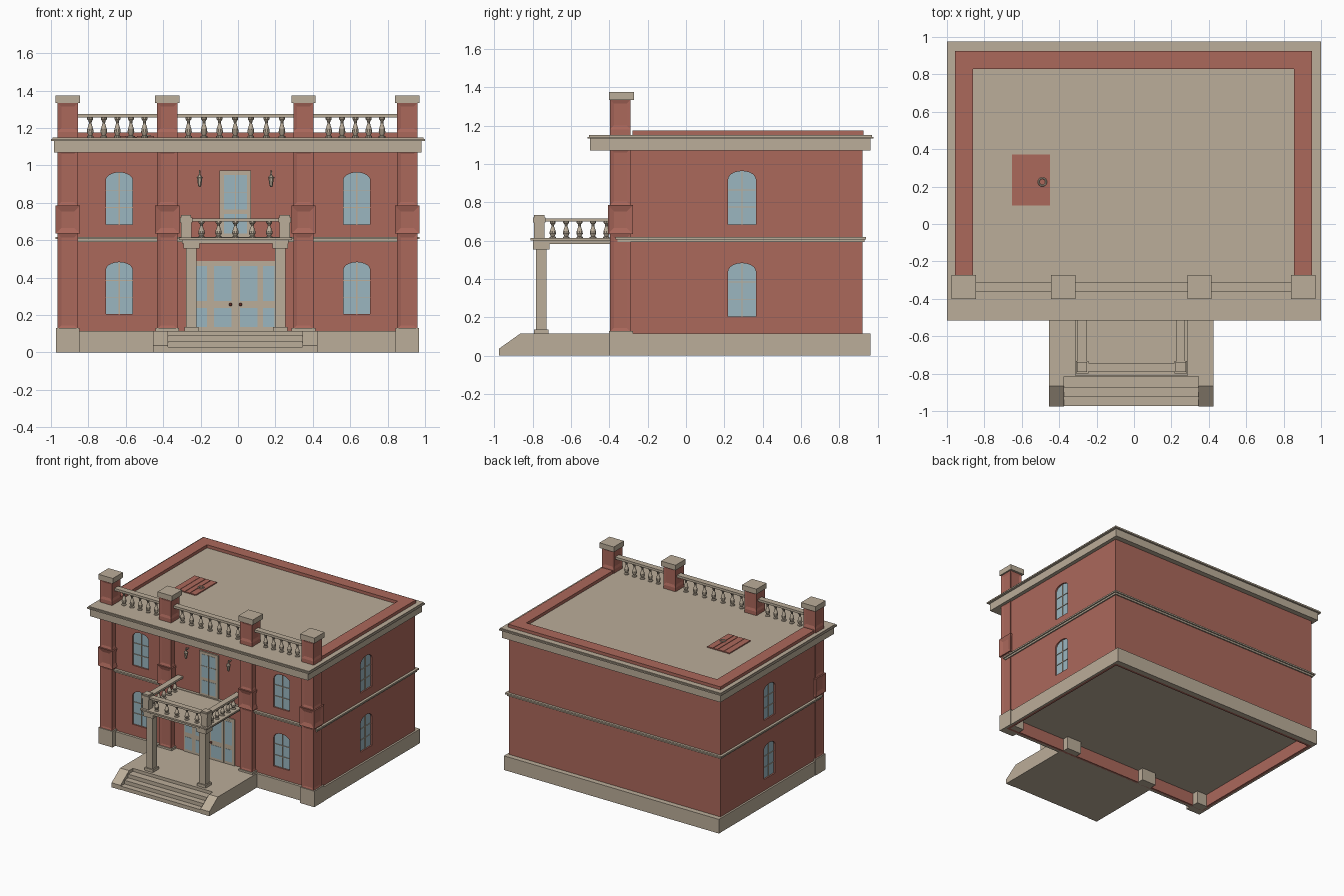
import bpy, bmesh, math
from mathutils import Vector

if "Cube" in bpy.data.objects:
    bpy.data.objects.remove(bpy.data.objects["Cube"])


def material(name, rgb):
    m = bpy.data.materials.new(name)
    m.diffuse_color = (*rgb, 1)
    m.use_nodes = True
    m.node_tree.nodes["Principled BSDF"].inputs["Base Color"].default_value = m.diffuse_color
    return m


STONE = material("tan stone", (0.497, 0.418, 0.319))
BRICK = material("red brick", (0.407, 0.138, 0.105))
GLASS = material("pale blue glass", (0.328, 0.468, 0.527))
KNOB = material("dark red metal", (0.16, 0.04, 0.03))


def finish(name, bm, mat):
    bmesh.ops.recalc_face_normals(bm, faces=bm.faces)
    me = bpy.data.meshes.new(name)
    bm.to_mesh(me)
    bm.free()
    if mat:
        me.materials.append(mat)
    ob = bpy.data.objects.new(name, me)
    bpy.context.collection.objects.link(ob)
    return ob


def add_box(bm, x0, x1, y0, y1, z0, z1):
    vs = bmesh.ops.create_cube(bm, size=1)["verts"]
    for v in vs:
        v.co = Vector((x0 if v.co.x < 0 else x1, y0 if v.co.y < 0 else y1, z0 if v.co.z < 0 else z1))


def box(name, x0, x1, y0, y1, z0, z1, mat, panel=0, depth=0.006):
    bm = bmesh.new()
    add_box(bm, x0, x1, y0, y1, z0, z1)
    if panel:  # recessed panels on the upright faces
        bm.normal_update()
        sides = [f for f in bm.faces if abs(f.normal.z) < 0.5]
        bmesh.ops.inset_individual(bm, faces=sides, thickness=panel, depth=-depth)
    return finish(name, bm, mat)


def post(name, cx, cy, w, z0, z1, mat, **kw):
    return box(name, cx - w / 2, cx + w / 2, cy - w / 2, cy + w / 2, z0, z1, mat, **kw)


def add_prism(bm, pts_a, pts_b):
    a = [bm.verts.new(p) for p in pts_a]
    b = [bm.verts.new(p) for p in pts_b]
    bm.faces.new(a)
    bm.faces.new(b[::-1])
    n = len(a)
    for i in range(n):
        bm.faces.new((a[i], b[i], b[(i + 1) % n], a[(i + 1) % n]))


def lathe(name, cx, cy, z0, height, profile, mat, sides=10):
    bm = bmesh.new()
    rings = [[bm.verts.new((cx + r * math.cos(k * math.tau / sides), cy + r * math.sin(k * math.tau / sides),
                            z0 + t * height)) for k in range(sides)] for r, t in profile]
    for lo, hi in zip(rings, rings[1:]):
        for k in range(sides):
            bm.faces.new((lo[k], lo[(k + 1) % sides], hi[(k + 1) % sides], hi[k]))
    bm.faces.new(rings[0])
    bm.faces.new(rings[-1])
    return finish(name, bm, mat)


BALUSTER = [(.018, 0), (.018, .08), (.010, .12), (.018, .28), (.016, .42),
            (.007, .7), (.009, .82), (.016, .9), (.016, 1)]

# walls: hollow foot and window recesses are cut out
WX0, WX1, WY0, WY1 = -0.955, 0.95, -0.345, 0.92
SIDES = {"front": lambda u, d, z: (u, WY0 + d, z),
         "right": lambda u, d, z: (WX1 - d, u, z),
         "left": lambda u, d, z: (WX0 + d, u, z)}
WINDOWS = [(s, c, z) for s, c in (("front", -0.635), ("front", 0.635), ("right", 0.292), ("left", 0.292))
           for z in (0.205, 0.685)]


def arch(c, z0, grow=0.0):
    pts = [(c - 0.072 - grow, z0), (c + 0.072 + grow, z0)]
    return pts + [(c + (0.072 + grow) * math.cos(a), z0 + 0.235 + 0.043 * math.sin(a))
                  for a in (math.pi * i / 10 for i in range(11))]


walls = box("brick_walls", WX0, WX1, WY0, WY1, 0, 1.08, BRICK)
cut = bmesh.new()
add_box(cut, WX0 + .02, WX1 - .02, WY0 + .02, WY1 - .02, -0.1, 0.11)
for s, c, z0 in WINDOWS:
    f = SIDES[s]
    add_prism(cut, [f(u, -0.05, z) for u, z in arch(c, z0)], [f(u, 0.02, z) for u, z in arch(c, z0)])
cutter = finish("wall_cutter", cut, None)
cutter.hide_render = True
mod = walls.modifiers.new("openings", "BOOLEAN")
mod.operation, mod.solver, mod.object = "DIFFERENCE", "EXACT", cutter
deps = bpy.context.evaluated_depsgraph_get()
cut_mesh = bpy.data.meshes.new_from_object(walls.evaluated_get(deps))
walls.modifiers.clear()
walls.data = cut_mesh
bpy.data.objects.remove(cutter)

# window panes and glazing bars
for s, c, z0 in WINDOWS:
    f = SIDES[s]
    bm = bmesh.new()
    add_prism(bm, [f(u, 0.012, z) for u, z in arch(c, z0)], [f(u, 0.021, z) for u, z in arch(c, z0)])
    finish(s + "_window_glass", bm, GLASS)
    bm = bmesh.new()
    bars = [(c - .003, c + .003, z0, z0 + .275)]
    bars += [(c - .07, c + .07, z0 + h - .002, z0 + h + .002) for h in (.09, .18)]
    for u0, u1, a, b in bars:
        quad = [(u0, a), (u1, a), (u1, b), (u0, b)]
        add_prism(bm, [f(u, .007, z) for u, z in quad], [f(u, .015, z) for u, z in quad])
    finish(s + "_window_bars", bm, STONE)

# plinth ring, ground floor, belt course
box("plinth_front", -0.97, 0.965, -0.365, WY0 + .005, 0, .115, STONE)
box("plinth_back", -0.97, 0.965, WY1 - .005, .962, 0, .115, STONE)
box("plinth_left", -0.97, WX0 + .005, -.36, .96, 0, .115, STONE)
box("plinth_right", WX1 - .005, 0.965, -.36, .96, 0, .115, STONE)
box("ground_floor", WX0 + .02, WX1 - .02, WY0 + .02, WY1 - .02, .1, .112, STONE)
box("belt_lower", WX0 - .01, WX1 + .01, WY0 - .012, WY1 + .01, .592, .606, STONE)
box("belt_upper", WX0 - .02, WX1 + .02, WY0 - .022, WY1 + .02, .606, .618, STONE)

# cornice and roof, with the brick rim on three sides
box("cornice_fascia", -.983, .98, -.5, .962, 1.07, 1.132, STONE)
box("cornice_slab", -1, 1, -.515, .977, 1.132, 1.142, STONE)
box("cornice_top", -.992, .992, -.505, .97, 1.142, 1.15, STONE)
box("roof_rim_left", -.957, -.86, -.28, .925, 1.14, 1.175, BRICK)
box("roof_rim_right", .855, .952, -.28, .925, 1.14, 1.175, BRICK)
box("roof_rim_back", -.957, .952, .83, .925, 1.14, 1.175, BRICK)

# front piers
PY = -0.3425
PIERS = (-0.91, -0.378, 0.35, 0.905)
for x in PIERS:
    post("pier_base", x, -.339, .127, 0, .13, STONE)
    post("pier_lower_shaft", x, PY, .108, .125, .635, BRICK, panel=.028)
    post("pier_middle_block", x, PY, .13, .635, .785, BRICK, panel=.045, depth=.01)
    post("pier_upper_shaft", x, PY, .108, .785, 1.08, BRICK, panel=.028)
    post("pier_roof_foot", x, PY, .108, 1.14, 1.18, BRICK)
    post("pier_roof_shaft", x, PY, .108, 1.18, 1.335, BRICK, panel=.028)
    post("pier_cap", x, -.337, .13, 1.333, 1.375, STONE)

# roof balustrade
for a, b, n, first, last in ((0, 1, 5, -.79, -.5), (1, 2, 7, -.265, .235), (2, 3, 5, .485, .77)):
    box("roof_rail", PIERS[a] + .05, PIERS[b] - .05, -.36, -.312, 1.256, 1.275, STONE)
    for i in range(n):
        lathe("roof_baluster", first + (last - first) * i / (n - 1), -.336, 1.148, .11, BALUSTER, STONE)

# roof hatch with ring handle
for x0, x1 in ((-.65, -.6), (-.597, -.55), (-.54, -.505), (-.5, -.45)):
    box("hatch_board", x0, x1, .1, .37, 1.148, 1.157, BRICK)
box("hatch_frame", -.652, -.448, .098, .372, 1.148, 1.153, BRICK)
bpy.ops.mesh.primitive_torus_add(location=(-.49, .225, 1.158), major_radius=.02, minor_radius=.005,
                                 major_segments=16, minor_segments=6)
bpy.context.object.name = "hatch_ring"
bpy.context.object.data.materials.append(STONE)

# porch floor, steps and sloped cheeks
box("porch_floor", -.455, .425, -.815, -.35, 0, .115, STONE)
for i, y in enumerate((-.972, -.925, -.875)):
    box("porch_step", -.38, .35, y, -.81, 0, .03 * (i + 1), STONE)
side = [(-.975, 0), (-.975, .037), (-.865, .115), (-.81, .115), (-.81, 0)]
for x0, x1 in ((-.455, -.375), (.345, .425)):
    bm = bmesh.new()
    add_prism(bm, [(x0, y, z) for y, z in side], [(x1, y, z) for y, z in side])
    finish("step_cheek", bm, STONE)

# porch columns and balcony
for x in (-.249, .226):
    post("column_base", x, -.755, .076, .114, .137, STONE)
    post("column_shaft", x, -.755, .056, .137, .56, STONE)
    post("column_capital", x, -.755, .085, .555, .59, STONE)
box("balcony_slab", -.3, .27, -.797, -.34, .582, .602, STONE)
box("balcony_edge", -.315, .29, -.81, -.34, .602, .614, STONE)
for x in (-.277, .25):
    post("balcony_post", x, -.765, .055, .61, .7, STONE)
    post("balcony_post_cap", x, -.765, .066, .695, .722, STONE)
    post("balcony_post_top", x, -.765, .054, .722, .734, STONE)
    box("balcony_side_rail", x - .024, x + .024, -.76, -.345, .7, .716, STONE)
    for i in range(5):
        lathe("balcony_side_baluster", x, -.695 + .07 * i, .612, .09, BALUSTER, STONE)
box("balcony_front_rail", -.26, .235, -.788, -.742, .7, .716, STONE)
for i in range(5):
    lathe("balcony_front_baluster", -.195 + .0905 * i, -.765, .612, .09, BALUSTER, STONE)


# doors: a stone leaf with glass plates
def leaf(name, x0, x1, z0, z1, panes, out):
    box(name, x0, x1, WY0 - out, WY0 + .01, z0, z1, STONE)
    for a, b, c, d in panes:
        box(name + "_glass", a, b, WY0 - out - .002, WY0, c, d, GLASS)


box("entrance_frame", -.24, .215, WY0 - .008, WY0 + .01, .113, .49, STONE)
for x0, x1 in ((-.15, -.017), (-.011, .122)):
    a, b = x0 + .022, x1 - .018
    leaf("entrance_door", x0, x1, .118, .482, [(a, b, .275, .462), (a, b, .137, .237)], .014)
for x0, x1 in ((-.226, -.166), (.134, .194)):
    leaf("side_light", x0, x1, .118, .475, [(x0, x1, .275, .462), (x0, x1, .137, .237)], .009)
for x in (-.04, .013):
    bpy.ops.mesh.primitive_uv_sphere_add(segments=10, ring_count=6, radius=.009, location=(x, WY0 - .022, .257))
    bpy.context.object.name = "door_knob"
    bpy.context.object.data.materials.append(KNOB)
leaf("balcony_door", -.098, .07, .612, .972,
     [(-.076, .048, .765, .95), (-.076, .048, .635, .74)], .012)
box("balcony_door_bar", -.017, -.011, WY0 - .018, WY0, .63, .955, STONE)
box("balcony_door_crossbar", -.08, .052, WY0 - .017, WY0, .855, .859, STONE)

# wall lanterns
for x in (-.205, .177):
    box("lantern_arm", x - .004, x + .004, WY0 - .035, WY0 + .005, .955, .963, STONE)
    lathe("lantern", x, WY0 - .032, .885, .09,
          [(.004, 0), (.009, .1), (.014, .5), (.017, .55), (.005, .72), (.003, 1)], STONE, 6)
